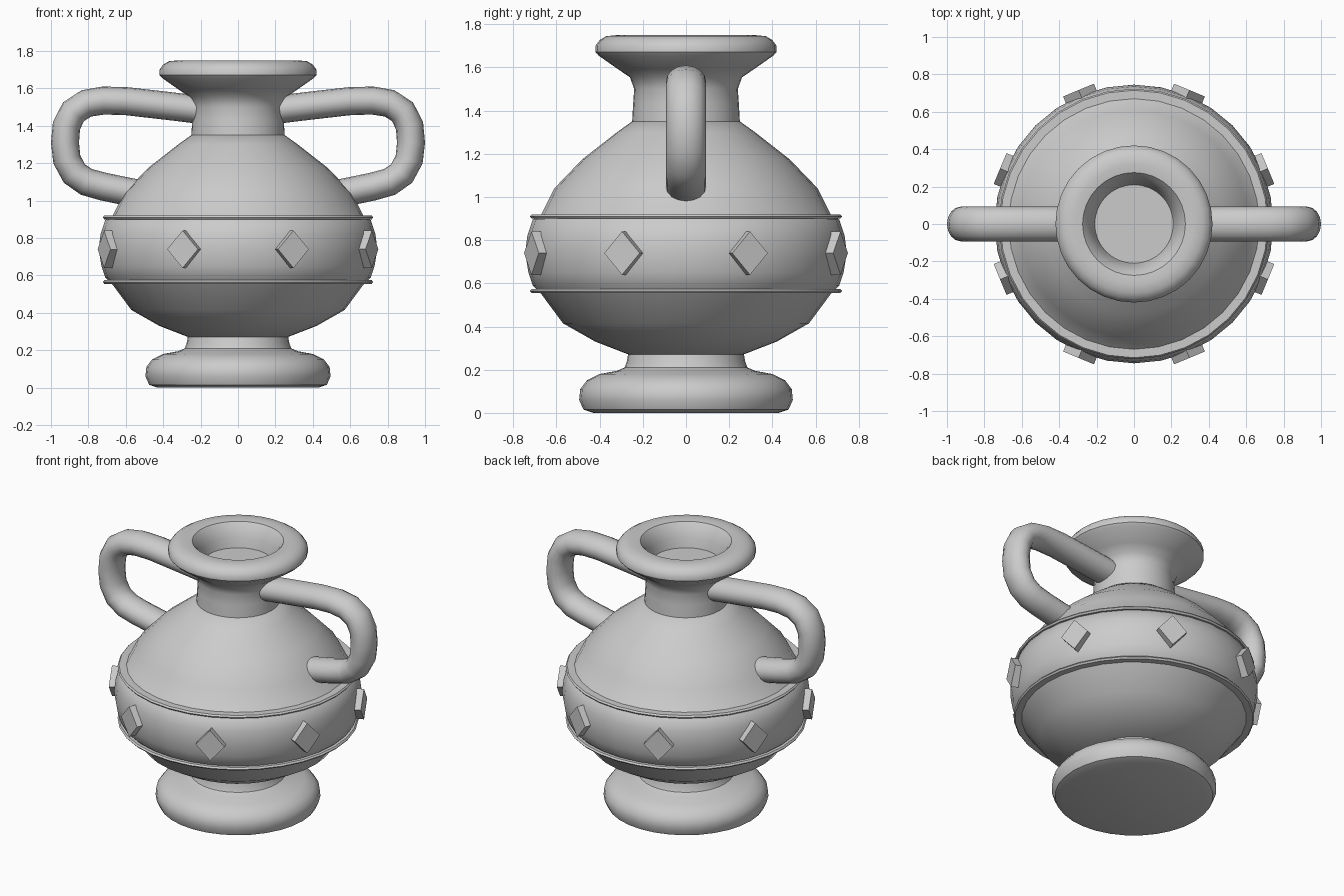
import bpy, bmesh
from math import sin, cos, pi, radians
from mathutils import Vector, Matrix

if "Cube" in bpy.data.objects:
    bpy.data.objects.remove(bpy.data.objects["Cube"])

SEG = 32


def finish(bm, name, angle=None):
    bmesh.ops.recalc_face_normals(bm, faces=bm.faces)
    me = bpy.data.meshes.new(name)
    bm.to_mesh(me)
    bm.free()
    ob = bpy.data.objects.new(name, me)
    bpy.context.collection.objects.link(ob)
    if angle:
        bpy.ops.object.select_all(action='DESELECT')
        ob.select_set(True)
        bpy.context.view_layer.objects.active = ob
        bpy.ops.object.shade_smooth_by_angle(angle=radians(angle))
    return ob


def skin(bm, rings, wrap=False):
    """Bridge equal rings of verts with quads; cap both ends unless wrapped."""
    pairs = list(zip(rings, rings[1:])) + ([(rings[-1], rings[0])] if wrap else [])
    for a, b in pairs:
        n = len(a)
        for i in range(n):
            j = (i + 1) % n
            bm.faces.new((a[i], a[j], b[j], b[i]))
    if not wrap:
        bm.faces.new(rings[0])
        bm.faces.new(rings[-1])


def lathe(name, profile, wrap=False, angle=40):
    bm = bmesh.new()
    rings = [[bm.verts.new((r * cos(2 * pi * i / SEG), r * sin(2 * pi * i / SEG), z))
              for i in range(SEG)] for r, z in profile]
    skin(bm, rings, wrap)
    return finish(bm, name, angle)


# Foot
lathe("foot", [(.43, 0), (.475, .015), (.495, .06), (.49, .11), (.46, .15),
               (.40, .18), (.32, .195), (.285, .21), (.275, .235), (.265, .29)])

# Belly and shoulder
lathe("body", [(.265, .27), (.42, .33), (.57, .415), (.67, .55), (.71, .59),
               (.73, .65), (.745, .74), (.735, .82), (.71, .895), (.67, .92),
               (.61, 1.04), (.48, 1.175), (.32, 1.30), (.25, 1.35)])

# Neck, flared lip and shallow mouth
lathe("neck_and_lip", [(.25, 1.34), (.245, 1.43), (.24, 1.50), (.26, 1.555),
                       (.315, 1.592), (.405, 1.655), (.42, 1.672), (.42, 1.70),
                       (.40, 1.727), (.37, 1.745), (.32, 1.75), (.275, 1.745),
                       (.25, 1.715), (.225, 1.66), (.21, 1.60)])

# Raised rings above and below the gem band
for name, z in (("upper_ring", .91), ("lower_ring", .565)):
    lathe(name, [(.66, z - .01), (.715, z - .01), (.723, z), (.715, z + .01),
                 (.66, z + .01)], wrap=True)

# Handles: oval section swept along a path, one each side
PATH = [(.20, 1.485), (.32, 1.50), (.45, 1.515), (.60, 1.532), (.72, 1.535),
        (.81, 1.52), (.88, 1.475), (.917, 1.40), (.925, 1.31), (.915, 1.22),
        (.875, 1.145), (.81, 1.10), (.72, 1.075), (.60, 1.05), (.52, 1.035)]
for name, side in (("handle_right", 1), ("handle_left", -1)):
    bm = bmesh.new()
    pts = [Vector((x, 0, z)) for x, z in PATH]
    rings = []
    for k, p in enumerate(pts):
        t = (pts[min(k + 1, len(pts) - 1)] - pts[max(k - 1, 0)]).normalized()
        n = Vector((-t.z, 0, t.x))
        ring = []
        for i in range(16):
            a = 2 * pi * i / 16
            v = p + n * .075 * cos(a) + Vector((0, .093 * sin(a), 0))
            ring.append(bm.verts.new((side * v.x, v.y, v.z)))
        rings.append(ring)
    skin(bm, rings)
    finish(bm, name, 50)

# Eight diamond studs around the belly
for k in range(8):
    bm = bmesh.new()
    bmesh.ops.create_cube(bm, size=1)
    side = .134
    m = (Matrix.Rotation(pi / 8 + k * pi / 4, 4, 'Z')
         @ Matrix.Translation((.745, 0, .74))
         @ Matrix.Diagonal((1, .94, 1.06, 1))
         @ Matrix.Rotation(pi / 4, 4, 'X')
         @ Matrix.Diagonal((.06, side, side, 1)))
    bm.transform(m)
    finish(bm, "diamond_stud_%d" % (k + 1))
